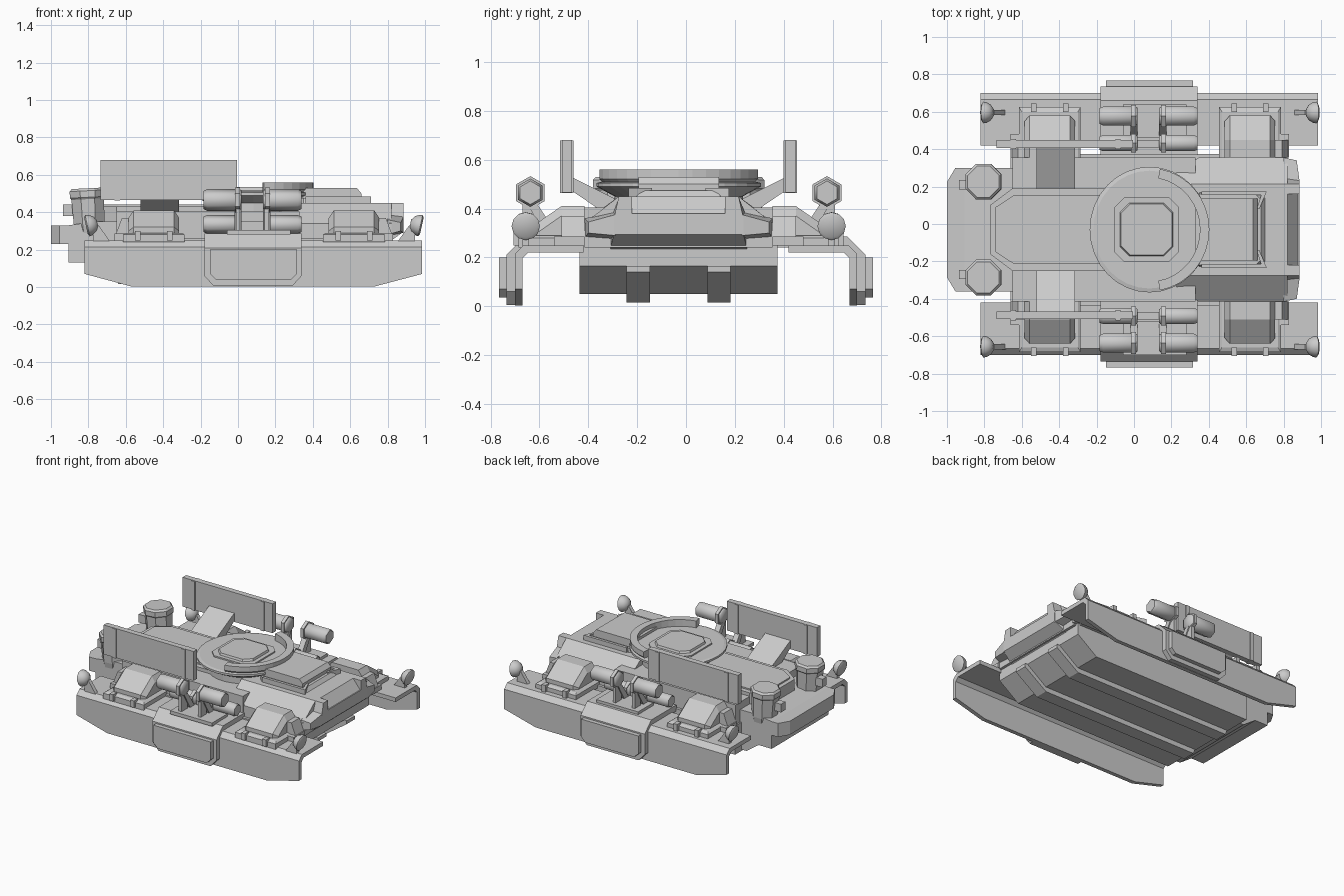
import bpy, bmesh, math
from mathutils import Matrix, Vector

if "Cube" in bpy.data.objects:
    bpy.data.objects.remove(bpy.data.objects["Cube"])

C = -0.03  # hull centre line in y


def finish(name, bm, mirror=False, cy=C):
    bmesh.ops.recalc_face_normals(bm, faces=bm.faces)
    me = bpy.data.meshes.new(name)
    bm.to_mesh(me)
    bm.free()
    ob = bpy.data.objects.new(name, me)
    bpy.context.collection.objects.link(ob)
    ob.location.y = cy
    if mirror:
        m = ob.modifiers.new("mirror", 'MIRROR')
        m.use_axis = (False, True, False)
        m.use_mirror_merge = False
    return ob


def loft(name, rings, mirror=False, cy=C):
    """Skin a list of equal-sized point rings and cap both ends."""
    bm = bmesh.new()
    vs = [[bm.verts.new(p) for p in r] for r in rings]
    n = len(rings[0])
    for a, b in zip(vs, vs[1:]):
        for i in range(n):
            j = (i + 1) % n
            bm.faces.new((a[i], a[j], b[j], b[i]))
    bm.faces.new(vs[0])
    bm.faces.new(vs[-1])
    return finish(name, bm, mirror, cy)


def prism(name, pts, axis, lo, hi, mirror=False, cy=C):
    def at(p, t):
        return {'x': (t, p[0], p[1]), 'y': (p[0], t, p[1]), 'z': (p[0], p[1], t)}[axis]
    return loft(name, [[at(p, t) for p in pts] for t in (lo, hi)], mirror, cy)


def box(name, x, y, z, mirror=False, cy=C):
    return prism(name, [(x[0], y[0]), (x[1], y[0]), (x[1], y[1]), (x[0], y[1])], 'z', z[0], z[1], mirror, cy)


def octagon(x0, x1, y0, y1, c):
    return [(x0 + c, y0), (x1 - c, y0), (x1, y0 + c), (x1, y1 - c),
            (x1 - c, y1), (x0 + c, y1), (x0, y1 - c), (x0, y0 + c)]


def lathe(name, profile, sides, loc, direction=(0, 0, 1), mirror=False, smooth=0, phase=0.0):
    """Turn (radius, height) pairs round an axis through loc."""
    q = Vector(direction).to_track_quat('Z', 'Y').to_matrix().to_4x4()
    m = Matrix.Translation(loc) @ q
    rings = [[m @ Vector((r * math.cos(phase + i * math.tau / sides),
                          r * math.sin(phase + i * math.tau / sides), h))
              for i in range(sides)] for r, h in profile]
    ob = loft(name, rings, mirror)
    if smooth:
        bpy.ops.object.select_all(action='DESELECT')
        ob.select_set(True)
        bpy.context.view_layer.objects.active = ob
        bpy.ops.object.shade_smooth_by_angle(angle=math.radians(smooth))
    return ob


# Lower hull, tail and belly rails
prism("lower_hull", [(-.66, .26), (-.66, .05), (.64, .05), (.80, .165), (.80, .26)], 'y', -.405, .405)
prism("belly_rail", [(-.68, .12), (-.64, .015), (.64, .015), (.82, .14), (.82, .165), (.7, .165)],
      'y', .118, .213, True)
prism("tail_body", [(-.905, .13), (-.905, .33), (-.77, .35), (-.6, .35), (-.6, .06), (-.70, .06), (-.80, .13)],
      'y', -.33, .33)
prism("rear_lip", [(-.9, -.33), (-.955, -.33), (-1, -.255), (-1, .255), (-.955, .33), (-.9, .33)], 'z', .23, .33)

# Upper hull deck with raised rear panel
box("main_deck", (-.65, .33), (-.385, .385), (.24, .405))
prism("rear_deck", [(-.77, -.13), (-.65, -.22), (.1, -.22), (.1, .22), (-.65, .22), (-.77, .13)], 'z', .3, .43)
prism("rear_deck_inset", [(-.74, -.12), (-.64, -.185), (.1, -.185), (.1, .185), (-.64, .185), (-.74, .12)],
      'z', .43, .44)


# Front hull block with sloped shoulders
def section(x, w, zm, wt=.245):
    return [(x, -w, .24), (x, w, .24), (x, w, zm), (x, wt, .45), (x, -wt, .45), (x, -w, zm)]


loft("front_shoulders", [section(.22, .30, .41), section(.345, .385, .34), section(.82, .385, .34)])

# Nose with an undercut and a sloped notch
nose = loft("nose", [[(x, -w, z0), (x, w, z0), (x, w, .36), (x, .245, .45), (x, -.245, .45), (x, -w, .36)]
                     for x, w, z0 in ((.70, .30, .235), (.80, .28, .235), (.885, .265, .295))])
notch = prism("nose_notch_cutter", [(.82, .46), (.82, .452), (.878, .38), (.95, .38), (.95, .5), (.82, .5)],
              'y', -.19, .19)
notch.hide_render = True
notch.hide_viewport = True
cut = nose.modifiers.new("notch", 'BOOLEAN')
cut.object = notch
cut.solver = 'EXACT'

# Wedge lamps on the nose corners
loft("corner_lamp", [[(.80, .25, .27), (.80, .385, .28), (.80, .385, .36), (.80, .25, .39)],
                     [(.885, .26, .29), (.87, .37, .30), (.87, .37, .345), (.885, .26, .375)]], True)

# Front hatch with guard bars
loft("front_hatch_base", [[(x, y, z) for x, y in octagon(.32, .32 + w, -h, h, .03)]
                          for w, h, z in ((.39, .20, .44), (.36, .19, .475))])
prism("front_hatch_lid", [(.33, .47), (.33, .53), (.635, .53), (.66, .50), (.66, .47)], 'y', -.165, .165)
prism("hatch_guard", [(.36, .205), (.36, .185), (.68, .185), (.655, .11), (.67, .11), (.71, .205)],
      'z', .44, .485, True)

# Turret ring, hatch and raised arc (rings slightly stretched in y)
ring = lathe("turret_ring", [(.25, .40), (.25, .45), (.32, .49), (.32, .505), (.30, .51)], 32, (.083, 0, 0))
ring.scale.y = 1.05
loft("turret_hatch", [[(x, y, z) for x, y in octagon(.067 - h, .067 + h, -h, h, .05)]
                      for h, z in ((.171, .50), (.171, .52), (.142, .52), (.137, .535))])
a = [math.radians(-80 + 10 * i) for i in range(17)]
arc = loft("turret_arc", [[(.083 + r * math.cos(t), r * math.sin(t), z)
                           for r, z in ((.27, .50), (.30, .50), (.32, .522), (.32, .56), (.27, .56))] for t in a])
arc.scale.y = 1.03

# Side skirts with bulged centre and panel (centred on y = 0)
prof = [(.67, .0), (.67, .195), (.645, .22), (.42, .22), (.42, .25), (.665, .25), (.70, .215), (.70, .0)]
loft("side_skirt", [[(x, y, max(z, zb)) for y, z in prof]
                    for x, zb in ((-.82, .07), (-.57, .003), (.73, .003), (.985, .07))], True, 0)


def bulge(x, zb):
    return [(x, y, z) for y, z in ((.69, zb), (.69, .2), (.64, .24), (.37, .24),
                                   (.37, .285), (.66, .285), (.735, .21), (.735, zb))]


loft("skirt_bulge", [bulge(-.18, .06), bulge(-.13, .005), bulge(.29, .005), bulge(.34, .06)], True, 0)
prism("skirt_panel", [(-.15, .07), (-.115, .037), (.28, .037), (.315, .07), (.315, .20), (-.15, .20)],
      'y', .72, .766, True, 0)

# Equipment pods on the skirts
for tag, x in (("rear", -.45), ("front", .62)):
    loft(tag + "_pod_base", [[(x + sx * w, y, z) for sx, y in ((-1, .38), (1, .38), (1, o), (-1, o))]
                             for w, o, z in ((.165, .655, .24), (.165, .655, .28), (.15, .63, .29))], True)
    loft(tag + "_pod_cap", [[(x - w, .385, .28), (x - w, o, .28), (x - w, o, h1),
                             (x - w, .48, h2), (x - w, .385, h2)]
                            for w, o, h1, h2 in ((.135, .58, .30, .37), (.108, .61, .32, .41),
                                                 (-.108, .61, .32, .41), (-.135, .58, .30, .37))], True)
    for hx in (-.085, .085):
        box("pod_hinge", (x + hx - .015, x + hx + .015), (.63, .675), (.25, .30), True)
    s = 1 if x > 0 else -1
    box("pod_side_bracket", sorted((x + s * .15, x + s * .21)), (.385, .51), (.25, .285), True)
    prism("pod_side_gusset", [(x + s * .13, .28), (x + s * .205, .28), (x + s * .17, .37), (x + s * .13, .37)],
          'y', .385, .48, True)

# Launcher tubes: high outer row, low inner row, on a small stand
box("tube_stand", (-.06, .28), (.49, .67), (.28, .305), True)
box("tube_crossbar", (0, .16), (.44, .48), (.29, .35), True)
for x, s in ((0, -1), (.155, 1)):
    for tag, y, z, k in (("outer", .607, .465, 1), ("inner", .462, .335, .85)):
        lathe(tag + "_launcher_tube", [(.05 * k, -.02), (.058 * k, -.01), (.058 * k, .165), (.048 * k, .185)],
              6, (x, y, z), (s, 0, 0), True, 65, math.pi / 2)
        lathe(tag + "_tube_collar", [(.068 * k, -.01), (.068 * k, .015)], 6, (x, y, z), (s, 0, 0), True,
              0, math.pi / 2)
    box("tube_post", (x - .012, x + .012), (.575, .64), (.29, .43), True)
    prism("tube_brace", [(.50, .30), (.55, .30), (.62, .42), (.58, .42)], 'x', x - .02, x + .02, True)

# Upright shield panels, bands and sloped arms
box("shield_panel", (-.735, -.005), (.437, .478), (.465, .68), True)
for x in (-.645, -.085):
    box("shield_band", (x - .014, x + .014), (.43, .485), (.463, .678), True)
prism("shield_arm", [(.22, .42), (.29, .455), (.44, .53), (.44, .475), (.33, .40), (.22, .40)],
      'x', -.52, -.315, True)

# Rear canisters
lathe("rear_canister", [(.08, -.12), (.088, -.08), (.095, .06), (.103, .07), (.103, .105), (.09, .118)],
      8, (-.80, .256, .41), (-.05, 0, 1), True, 0, math.pi / 8)
box("canister_plug", (-.935, -.88), (.215, .265), (.38, .44), True)

# Headlights on short stalks, lens facing outwards
for tag, x, s in (("rear", -.815, -1), ("front", .985, 1)):
    lathe(tag + "_headlight", [(.02, -.055), (.042, -.04), (.055, -.018), (.058, 0), (.045, .008)],
          12, (x - s * .01, .626, .328), (s, 0, -.22), True, 40)
    prism(tag + "_headlight_stalk", [(x - s * .13, .245), (x - s * .04, .245), (x - s * .04, .33), (x - s * .07, .33)],
          'y', .612, .64, True)
